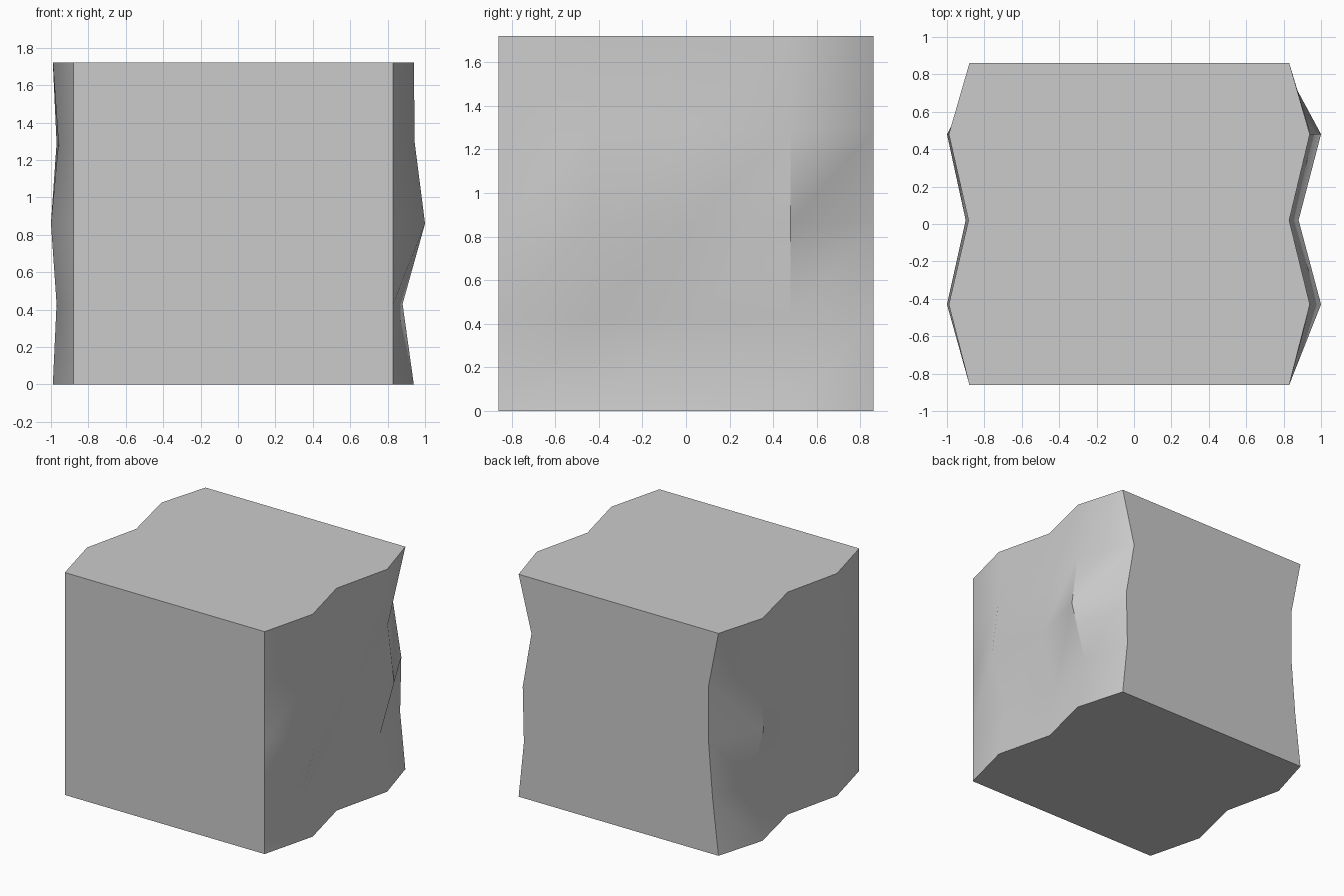
import bpy, bmesh

if "Cube" in bpy.data.objects:
    bpy.data.objects.remove(bpy.data.objects["Cube"])

YS = [-0.86, -0.43, 0.02, 0.48, 0.86]
ZS = [0, 0.43, 0.86, 1.29, 1.72]

# Depth of each wavy side: one row per height, one column per y position
RIGHT = [
    [0.83, 0.94, 0.83, 0.94, 0.83],
    [0.83, 0.88, 0.77, 0.88, 0.785],
    [0.83, 1.00, 0.88, 1.00, 0.795],
    [0.83, 0.945, 0.835, 0.945, 0.72],
    [0.83, 0.94, 0.83, 0.94, 0.83],
]
LEFT = [
    [-0.88, -0.99, -0.885, -0.99, -0.88],
    [-0.88, -0.97, -0.865, -0.89, -0.83],
    [-0.88, -1.00, -0.90, -1.00, -0.795],
    [-0.88, -0.96, -0.86, -0.97, -0.795],
    [-0.88, -0.99, -0.885, -0.99, -0.88],
]

bm = bmesh.new()


def wavy_side(depths):
    """Triangulated rippled side wall; returns its grid of vertices."""
    g = [[bm.verts.new((x, y, z)) for x, y in zip(row, YS)]
         for row, z in zip(depths, ZS)]
    for k in range(4):
        for j in range(4):
            a, b, c, d = g[k][j], g[k][j + 1], g[k + 1][j + 1], g[k + 1][j]
            bm.faces.new((a, b, c))
            bm.faces.new((a, c, d))
    return g


right, left = wavy_side(RIGHT), wavy_side(LEFT)

# Flat caps: bottom and top, then front and back
for i in (0, -1):
    bm.faces.new(right[i] + left[i][::-1])
    bm.faces.new([r[i] for r in right] + [r[i] for r in left][::-1])

bmesh.ops.recalc_face_normals(bm, faces=bm.faces)
mesh = bpy.data.meshes.new("rippled_block")
bm.to_mesh(mesh)
bm.free()
block = bpy.data.objects.new("rippled_block", mesh)
bpy.context.collection.objects.link(block)

# Smooth the ripples, keep the block edges sharp
bpy.context.view_layer.objects.active = block
block.select_set(True)
bpy.ops.object.shade_smooth_by_angle(angle=0.5236)
